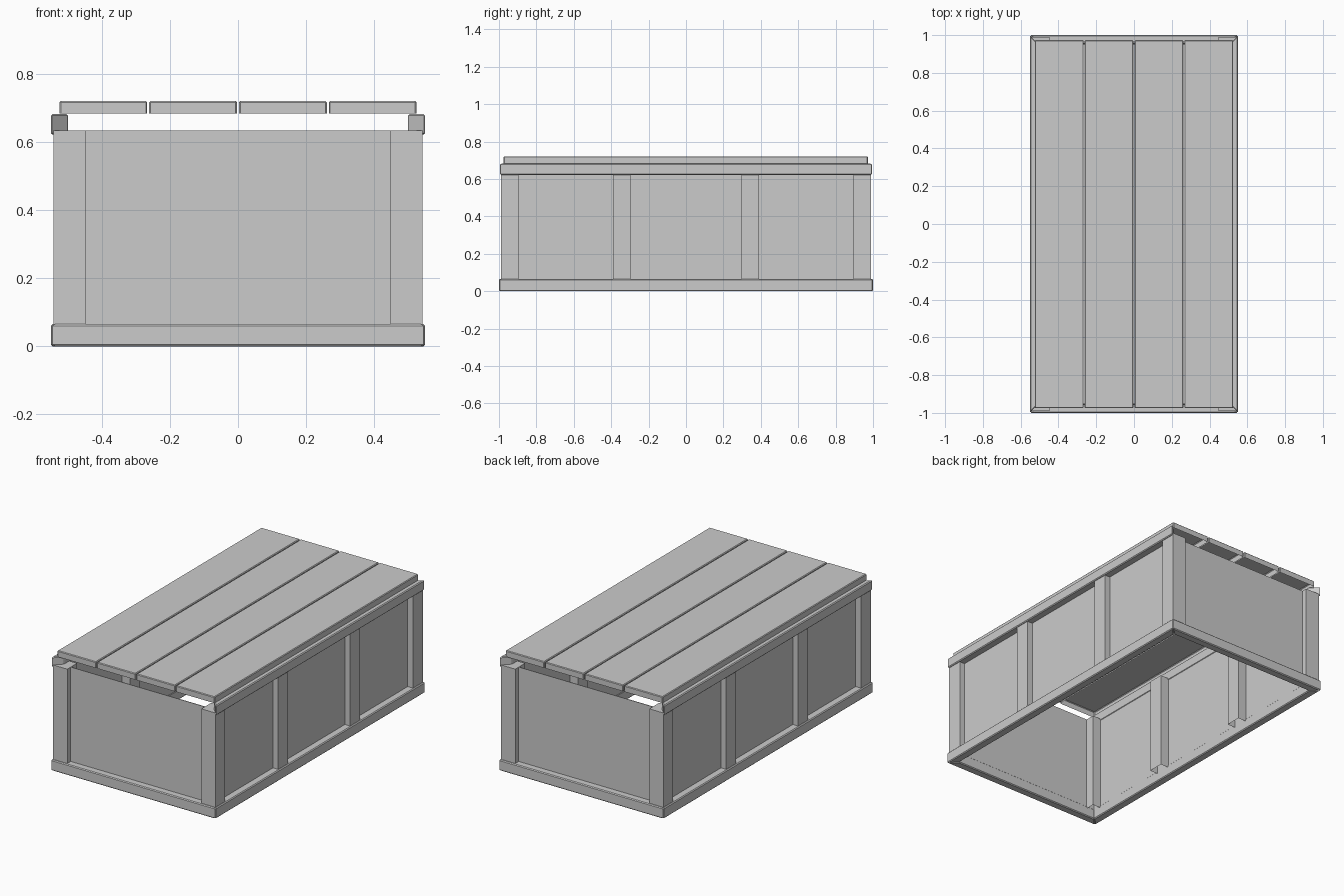
import bpy, bmesh
from mathutils import Matrix, Vector
from math import pi

if "Cube" in bpy.data.objects:
    bpy.data.objects.remove(bpy.data.objects["Cube"])


def make(name, bm, bevel=0.0):
    me = bpy.data.meshes.new(name)
    bm.to_mesh(me)
    bm.free()
    ob = bpy.data.objects.new(name, me)
    bpy.context.collection.objects.link(ob)
    if bevel:
        m = ob.modifiers.new("edge_bevel", 'BEVEL')
        m.width = bevel
        m.segments = 1
        m.limit_method = 'ANGLE'
    return ob


def cube(x0, x1, y0, y1, z0, z1, open_bottom=False, open_top=False):
    bm = bmesh.new()
    bmesh.ops.create_cube(bm, size=1)
    for v in bm.verts:
        v.co = Vector((x1 if v.co.x > 0 else x0,
                       y1 if v.co.y > 0 else y0,
                       z1 if v.co.z > 0 else z0))
    bm.normal_update()
    gone = [f for f in bm.faces if (open_bottom and f.normal.z < -.9)
            or (open_top and f.normal.z > .9)]
    bmesh.ops.delete(bm, geom=gone, context='FACES_ONLY')
    return bm


def mitred_bar(name, half_len, outer, width, z0, z1, angle):
    # bar along y on the +x side, ends cut at 45 degrees, then turned about z
    bm = cube(outer - width, outer, -half_len, half_len, z0, z1)
    for v in bm.verts:
        if v.co.x < outer - width / 2:
            v.co.y -= width if v.co.y > 0 else -width
    bm.transform(Matrix.Rotation(angle, 4, 'Z'))
    return make(name, bm, 0.005)


HX, HY = 0.55, 1.0

# base frame
mitred_bar("base_right", HY, HX, 0.05, 0, 0.065, 0)
mitred_bar("base_left", HY, HX, 0.05, 0, 0.065, pi)
mitred_bar("base_back", HX, HY, 0.05, 0, 0.065, pi / 2)
mitred_bar("base_front", HX, HY, 0.05, 0, 0.065, -pi / 2)

# top rails on the long sides only
mitred_bar("rail_right", 0.997, HX, 0.05, 0.622, 0.683, 0)
mitred_bar("rail_left", 0.997, HX, 0.05, 0.622, 0.683, pi)

# corner posts and side battens
for sx, side in ((-1, "left"), (1, "right")):
    xa, xb = sorted((sx * 0.448, sx * 0.542))
    for i, y in enumerate((-0.943, -0.343, 0.343, 0.943)):
        kind = "post" if i in (0, 3) else "batten"
        make(f"{kind}_{side}_{i}",
             cube(xa, xb, y - 0.047, y + 0.047, 0.05, 0.635, open_bottom=True))

# thin wall panels
for s, side, end in ((-1, "left", "front"), (1, "right", "back")):
    xa, xb = sorted((s * 0.503, s * 0.507))
    make(f"panel_{side}", cube(xa, xb, -0.955, 0.955, 0.05, 0.635))
    ya, yb = sorted((s * 0.953, s * 0.957))
    make(f"panel_{end}", cube(-0.505, 0.505, ya, yb, 0.05, 0.635))

# lid planks, open underneath
for i in range(4):
    x = -0.525 + 0.264 * i
    make(f"lid_plank_{i + 1}",
         cube(x, x + 0.258, -0.975, 0.973, 0.684, 0.721, open_bottom=True), 0.004)
